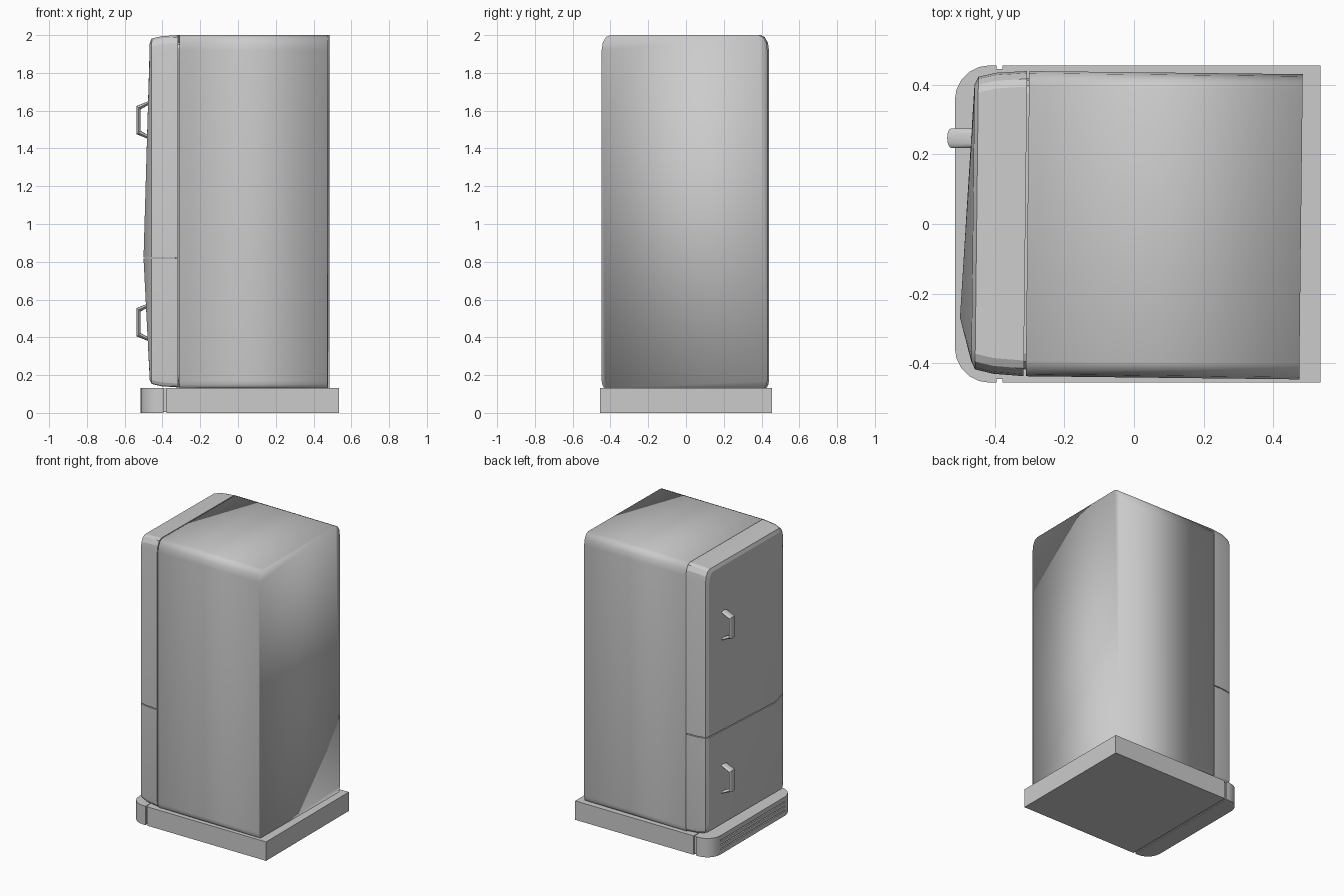
import bpy, bmesh
from math import sin, cos, pi
from mathutils import Matrix, Vector

default = bpy.data.objects.get("Cube")
if default:
    bpy.data.objects.remove(default, do_unlink=True)

grey = bpy.data.materials.new("light_grey")
grey.use_nodes = True
grey.diffuse_color = (0.6, 0.6, 0.6, 1)
grey.node_tree.nodes["Principled BSDF"].inputs["Base Color"].default_value = (0.6, 0.6, 0.6, 1)

SKEW = Matrix.Rotation(-0.0115, 4, 'Z')  # cabinet sits slightly turned on its plinth


def loft(name, rings, tip=None, smooth=None, turn=None):
    """Skin a list of equal-length rings, closing the ends (the last one to a tip if given)."""
    bm = bmesh.new()
    loops = [[bm.verts.new(p) for p in ring] for ring in rings]
    n = len(loops[0])
    for a, b in zip(loops, loops[1:]):
        for i in range(n):
            j = (i + 1) % n
            bm.faces.new((a[i], a[j], b[j], b[i]))
    bm.faces.new(loops[0])
    if tip:
        apex = bm.verts.new(tip)
        for i in range(n):
            bm.faces.new((loops[-1][i], loops[-1][(i + 1) % n], apex))
    else:
        bm.faces.new(loops[-1])
    bmesh.ops.recalc_face_normals(bm, faces=bm.faces)
    if turn:
        bm.transform(turn)
    mesh = bpy.data.meshes.new(name)
    bm.to_mesh(mesh)
    bm.free()
    mesh.materials.append(grey)
    obj = bpy.data.objects.new(name, mesh)
    bpy.context.collection.objects.link(obj)
    if smooth:
        bpy.ops.object.select_all(action='DESELECT')
        obj.select_set(True)
        bpy.context.view_layer.objects.active = obj
        bpy.ops.object.shade_smooth_by_angle(angle=smooth)
    return obj


def outline(x, z0, z1, top, bottom, inset=0.0):
    """Rounded rectangle facing x; a zero radius keeps that end square and uninset."""
    y0, y1 = -0.441 + inset, 0.436 - inset
    pts = []
    for side, y, z, up, (ry, rz) in ((1, y1, z1, 1, top), (-1, y0, z1, 1, top),
                                     (-1, y0, z0, -1, bottom), (1, y1, z0, -1, bottom)):
        if ry == 0:
            pts.append((x, y, z))
            continue
        z -= up * inset
        arc = [(x, y - side * ry * (1 - cos(t * pi / 6)), z - up * rz * (1 - sin(t * pi / 6)))
               for t in range(4)]
        pts += arc if side == up else arc[::-1]
    return pts


TOP, FOOT, SQUARE = (0.045, 0.08), (0.02, 0.04), (0, 0)

# Cabinet, smooth all over
body = loft("cabinet", [outline(x, 0.13, 2.0, TOP, FOOT) for x in (-0.306, 0.48)], turn=SKEW)
for face in body.data.polygons:
    face.use_smooth = True

# Upper and lower doors, with fronts swelling to a point on the seam
STEPS = ((-0.312, 0), (-0.40, 0.006), (-0.452, 0.018), (-0.463, 0.04))
for name, z0, z1, top, bottom, seam in (("upper_door", 0.823, 2.0, TOP, SQUARE, 0.823),
                                        ("lower_door", 0.135, 0.817, SQUARE, FOOT, 0.817)):
    loft(name, [outline(x, z0, z1, top, bottom, i) for x, i in STEPS],
         tip=(-0.497, -0.275, seam), smooth=0.3, turn=SKEW)

# Door gasket filling the gap behind the doors
loft("gasket", [outline(x, 0.15, 1.98, TOP, FOOT, 0.02) for x in (-0.33, -0.30)], turn=SKEW)

# Bent bar handles with an oval section
for name, z in (("upper_handle", 1.55), ("lower_handle", 0.48)):
    path = [(-0.45, 0.103), (-0.526, 0.066), (-0.526, -0.066), (-0.45, -0.103)]
    rings = []
    for k, (x, h) in enumerate(path):
        lean = (0.2, 0.8, -0.8, -0.2)[k]
        across = Vector((-1, 0, lean))
        rings.append([Vector((x, 0.247 + 0.028 * cos(a * pi / 6), z + h))
                      + across * 0.011 * sin(a * pi / 6) for a in range(12)])
    loft(name, rings, smooth=0.6)


def block(name, x0, x1, y, z0, z1):
    loft(name, [[(x0, -y, z), (x1, -y, z), (x1, y, z), (x0, y, z)] for z in (z0, z1)])


# Plinth and the narrow recessed link to its front bumper
block("plinth", -0.378, 0.536, 0.456, 0, 0.132)
block("plinth_link", -0.40, -0.37, 0.445, 0.005, 0.128)


def bumper_ring(z, cut):
    half = [(-0.395, 0.456)]
    half += [(-0.415 - 0.1 * sin(t * pi / 10), 0.356 + 0.1 * cos(t * pi / 10)) for t in range(6)]
    half += [(-0.515 + cut, 0.35)]
    return [(x, y, z) for x, y in half] + [(x, -y, z) for x, y in reversed(half)]


# Rounded front bumper with three vent grooves
levels = [(0, 0)]
for g in (0.035, 0.065, 0.095):
    levels += [(g - 0.004, 0), (g - 0.004, 0.012), (g + 0.004, 0.012), (g + 0.004, 0)]
levels.append((0.132, 0))
loft("front_bumper", [bumper_ring(z, c) for z, c in levels], smooth=0.5)
